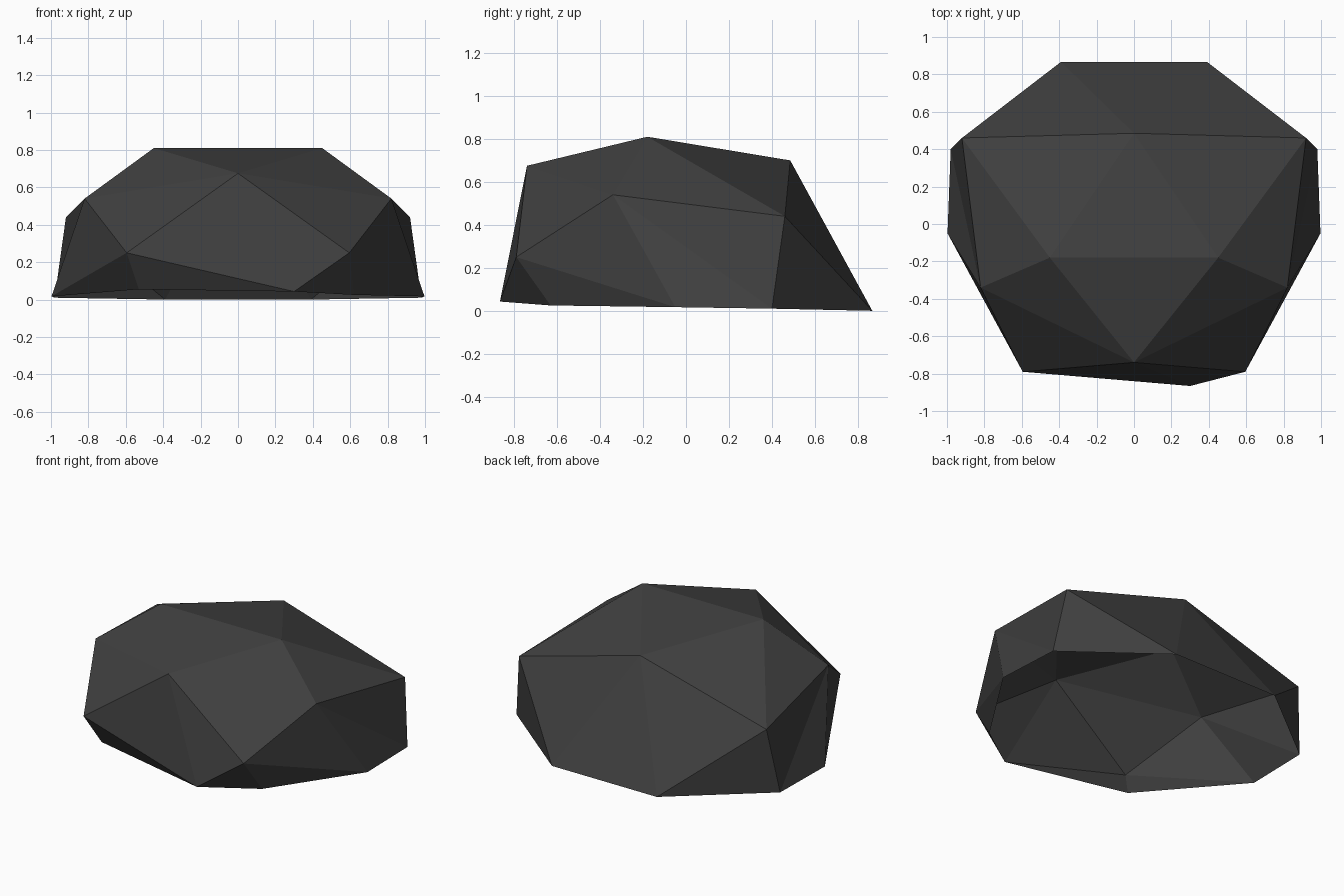
import bpy
import bmesh
from mathutils import Vector

cube = bpy.data.objects.get("Cube")
if cube:
    bpy.data.objects.remove(cube, do_unlink=True)

# Charcoal stone colour
stone = bpy.data.materials.new("charcoal_stone")
stone.use_nodes = True
colour = (0.05, 0.05, 0.05, 1)
stone.diffuse_color = colour
shader = stone.node_tree.nodes["Principled BSDF"]
shader.inputs["Base Color"].default_value = colour
shader.inputs["Roughness"].default_value = 0.9

# Corners in mirrored pairs: left side is +x, right side is -x
pairs = {
    "crown": (0.45, -0.18, 0.81),
    "shoulder": (0.82, -0.34, 0.54),
    "hip": (0.92, 0.46, 0.44),
    "cheek": (0.595, -0.79, 0.25),
    "side_foot": (0.997, -0.05, 0.017),
    "rear_foot": (0.98, 0.40, 0.01),
    "back_foot": (0.39, 0.867, 0.0),
}

# Corners on the centre line and the uneven front rim
singles = {
    "brow": (0, -0.74, 0.675),
    "ridge": (0, 0.485, 0.70),
    "toe": (0.30, -0.866, 0.043),
    "front_foot_left": (0.62, -0.63, 0.025),
    "front_foot_right": (-0.53, -0.69, 0.055),
}

# Facets that repeat on both sides
side_facets = [
    "crown ridge hip", "crown hip shoulder", "crown shoulder brow",
    "brow shoulder cheek", "brow cheek toe", "shoulder side_foot cheek",
    "cheek side_foot front_foot", "cheek front_foot toe",
    "shoulder rear_foot side_foot", "shoulder hip rear_foot",
    "hip back_foot rear_foot", "ridge back_foot hip",
]

bm = bmesh.new()
corners = {name: bm.verts.new(co) for name, co in singles.items()}
for name, (x, y, z) in pairs.items():
    corners[name + "_left"] = bm.verts.new((x, y, z))
    corners[name + "_right"] = bm.verts.new((-x, y, z))


def add_facet(names):
    """Add a facet and turn it away from the middle of the rock."""
    face = bm.faces.new([corners[n] for n in names])
    face.normal_update()
    if face.normal.dot(face.calc_center_median() - Vector((0, 0, 0.3))) < 0:
        face.normal_flip()


for side in ("_left", "_right"):
    for facet in side_facets:
        add_facet([n if n in singles else n + side for n in facet.split()])

# Facets that bridge the two sides
for middle, tip in (("crown", "ridge"), ("crown", "brow"), ("back_foot", "ridge")):
    add_facet([middle + "_left", middle + "_right", tip])

# Rock shell, open underneath
mesh = bpy.data.meshes.new("rock")
bm.to_mesh(mesh)
bm.free()
mesh.materials.append(stone)
rock = bpy.data.objects.new("rock", mesh)
bpy.context.collection.objects.link(rock)
